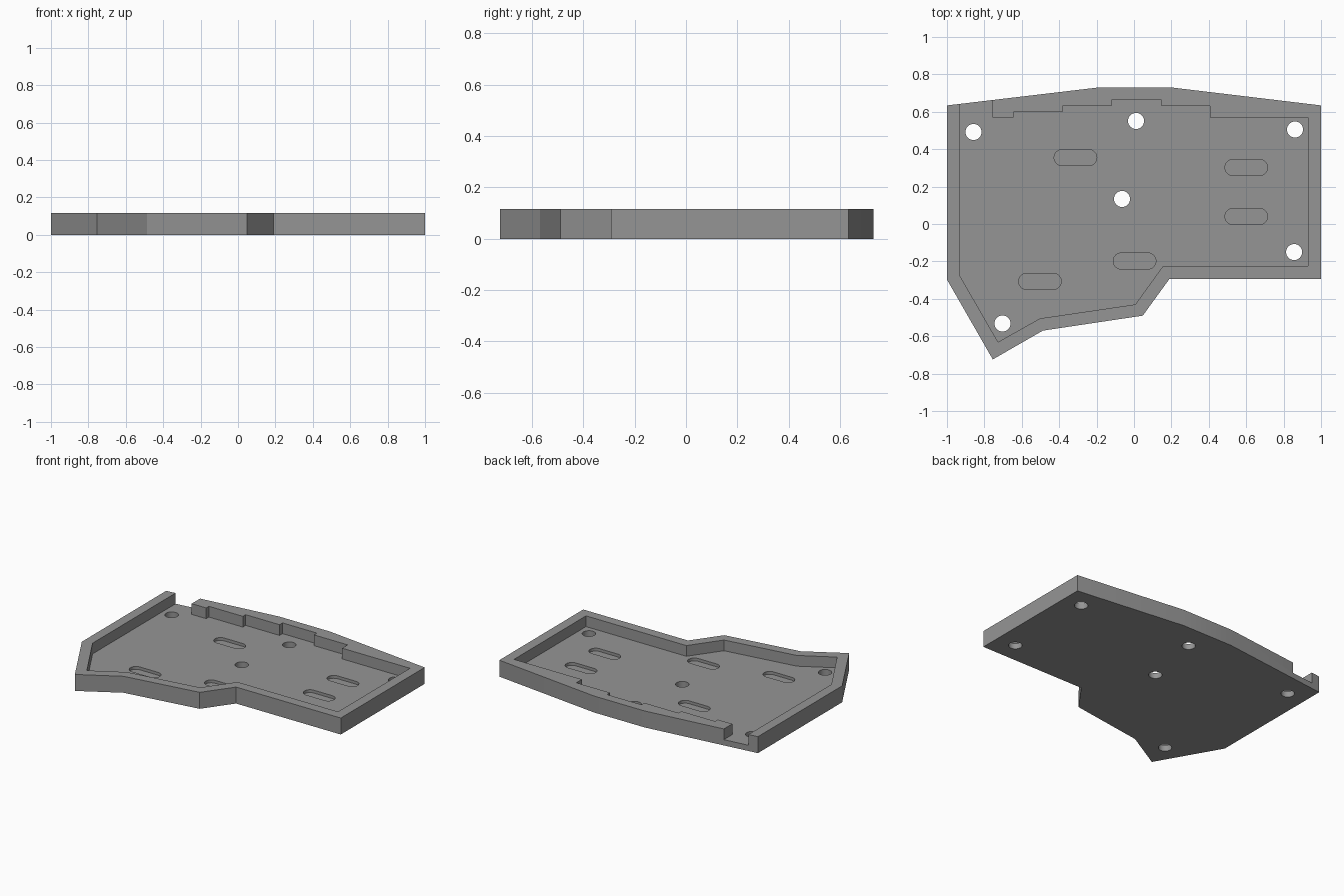
import bpy, bmesh, math

if "Cube" in bpy.data.objects:
    bpy.data.objects.remove(bpy.data.objects["Cube"])

HEIGHT, FLOOR, SLOT_BOTTOM = 0.115, 0.04, 0.02

grey = bpy.data.materials.new("mid grey")
grey.diffuse_color = (0.30, 0.30, 0.30, 1)
grey.use_nodes = True
grey.node_tree.nodes["Principled BSDF"].inputs["Base Color"].default_value = grey.diffuse_color


def prism(name, points, z0, z1):
    """Extrude a flat outline from z0 to z1."""
    bm = bmesh.new()
    face = bm.faces.new([bm.verts.new((x, y, z0)) for x, y in points])
    top = bmesh.ops.extrude_face_region(bm, geom=[face])["geom"]
    verts = [v for v in top if isinstance(v, bmesh.types.BMVert)]
    bmesh.ops.translate(bm, verts=verts, vec=(0, 0, z1 - z0))
    bmesh.ops.recalc_face_normals(bm, faces=bm.faces)
    mesh = bpy.data.meshes.new(name)
    bm.to_mesh(mesh)
    bm.free()
    mesh.materials.append(grey)
    ob = bpy.data.objects.new(name, mesh)
    bpy.context.collection.objects.link(ob)
    return ob


def rounded(cx, cy, radius, half=0.0, n=16):
    """Circle, or a slot when half (straight half length) is above zero."""
    pts = []
    for side, start in ((1, -math.pi / 2), (-1, math.pi / 2)):
        for i in range(n + (1 if half else 0)):
            a = start + math.pi * i / n
            pts.append((cx + side * half + radius * math.cos(a),
                        cy + radius * math.sin(a)))
    return pts


# Solid tray body
tray = prism("tray", [
    (-1, 0.634), (-1, -0.297), (-0.755, -0.724), (-0.487, -0.57),
    (0.047, -0.49), (0.19, -0.293), (1, -0.293), (1, 0.634),
    (0.2, 0.73), (-0.19, 0.73)], 0, HEIGHT)

# Pocket with the stepped back wall and the open notch at the back left
cutters = [prism("pocket_cutter", [
    (-0.932, 0.85), (-0.932, -0.275), (-0.727, -0.631), (-0.503, -0.505),
    (0.007, -0.43), (0.155, -0.225), (0.931, -0.225), (0.931, 0.57),
    (0.406, 0.57), (0.406, 0.631), (0.146, 0.631), (0.146, 0.664),
    (-0.12, 0.664), (-0.12, 0.631), (-0.383, 0.631), (-0.383, 0.6),
    (-0.645, 0.6), (-0.645, 0.57), (-0.757, 0.57), (-0.757, 0.85)],
    FLOOR, HEIGHT + 0.1)]

# Screw holes through the floor
for x, y in [(-0.858, 0.492), (0.011, 0.551), (0.861, 0.505),
             (-0.064, 0.134), (0.856, -0.15), (-0.703, -0.532)]:
    cutters.append(prism("hole_cutter", rounded(x, y, 0.043), -0.1, 0.08))

# Shallow slots in the floor
for x, y in [(-0.313, 0.355), (0.6, 0.302), (0.6, 0.04),
             (0.003, -0.198), (-0.503, -0.307)]:
    cutters.append(prism("slot_cutter", rounded(x, y, 0.043, 0.071),
                         SLOT_BOTTOM, 0.08))

# Cut everything, then bake the result and drop the cutters
for c in cutters:
    c.hide_render = True
    mod = tray.modifiers.new(c.name, "BOOLEAN")
    mod.operation, mod.solver, mod.object = "DIFFERENCE", "EXACT", c
bpy.context.view_layer.update()
baked = bpy.data.meshes.new_from_object(
    tray.evaluated_get(bpy.context.evaluated_depsgraph_get()))
tray.modifiers.clear()
tray.data = baked
for c in cutters:
    bpy.data.objects.remove(c)

# Smooth hole walls, sharp edges elsewhere
bpy.context.view_layer.objects.active = tray
tray.select_set(True)
bpy.ops.object.shade_smooth_by_angle(angle=math.radians(20))
